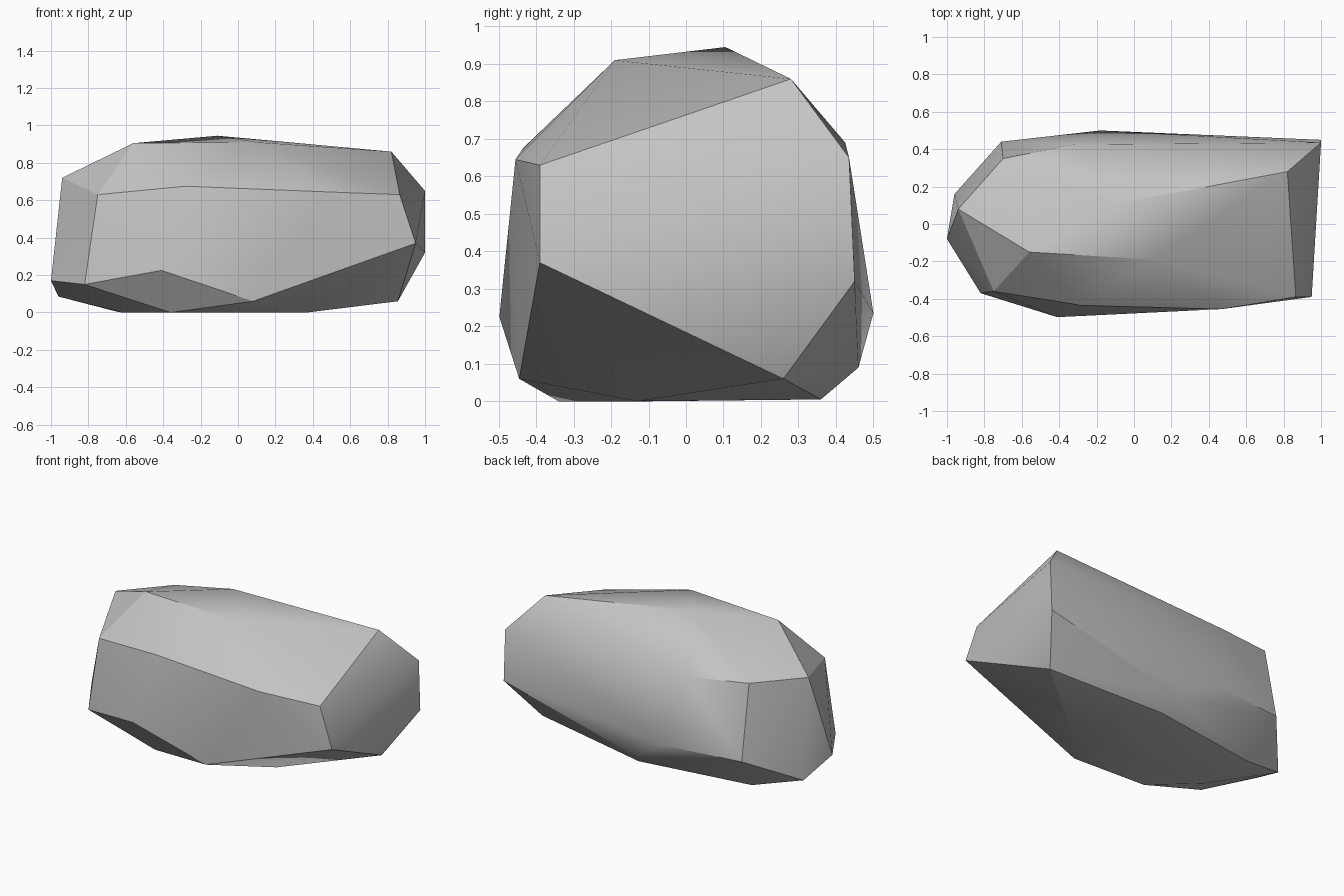
import bpy, bmesh, math

cube = bpy.data.objects.get("Cube")
if cube:
    bpy.data.objects.remove(cube, do_unlink=True)

# Corners of the boulder, grouped by region
top = [(-0.56, -0.15, 0.905), (0.10, -0.19, 0.91), (-0.11, 0.105, 0.945), (0.82, 0.28, 0.86)]
front_ridge = [(-0.94, 0.08, 0.72), (-0.75, -0.36, 0.63), (-0.28, -0.435, 0.675),
               (0.47, -0.455, 0.645), (0.865, -0.39, 0.63)]
front_low = [(-1.0, -0.08, 0.17), (-0.82, -0.37, 0.15), (-0.41, -0.498, 0.225),
             (0.08, -0.445, 0.06), (0.95, -0.39, 0.37)]
back = [(1.0, 0.435, 0.65), (1.0, 0.45, 0.32), (-0.32, 0.425, 0.69), (-0.70, 0.35, 0.72),
        (-0.71, 0.44, 0.245), (-0.18, 0.50, 0.235), (0.045, 0.46, 0.09)]
base = [(0.855, 0.26, 0.06), (0.37, -0.13, 0), (-0.36, -0.34, 0), (-0.62, -0.10, 0),
        (-0.65, 0.25, 0.005), (0.09, 0.36, 0.005), (-0.96, 0.16, 0.085)]

# Wrap the corners in a faceted skin
bm = bmesh.new()
for p in top + front_ridge + front_low + back + base:
    bm.verts.new(p)
bmesh.ops.convex_hull(bm, input=bm.verts[:])
bmesh.ops.delete(bm, geom=[v for v in bm.verts if not v.link_faces], context='VERTS')
bmesh.ops.recalc_face_normals(bm, faces=bm.faces[:])
mesh = bpy.data.meshes.new("rock")
bm.to_mesh(mesh)
bm.free()

# Single stone colour
stone = bpy.data.materials.new("stone grey")
stone.use_nodes = True
colour = (0.55, 0.55, 0.55, 1)
stone.diffuse_color = colour
stone.node_tree.nodes["Principled BSDF"].inputs["Base Color"].default_value = colour
mesh.materials.append(stone)

rock = bpy.data.objects.new("rock", mesh)
bpy.context.collection.objects.link(rock)

# Soft faces with crisp creases
bpy.ops.object.select_all(action='DESELECT')
rock.select_set(True)
bpy.context.view_layer.objects.active = rock
bpy.ops.object.shade_smooth_by_angle(angle=math.radians(30))
